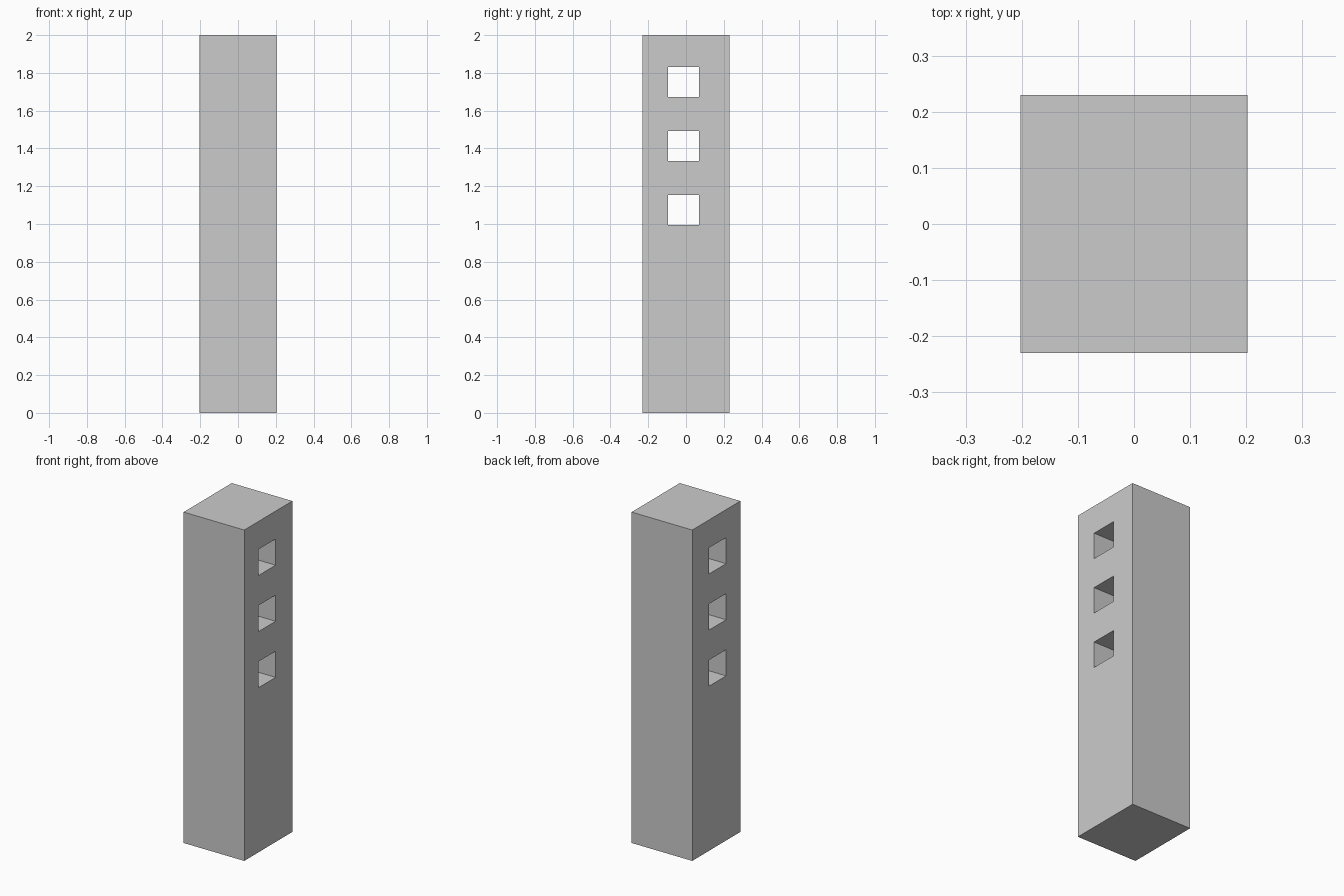
import bpy

if "Cube" in bpy.data.objects:
    bpy.data.objects.remove(bpy.data.objects["Cube"])


def box(name, lo, hi):
    """Axis-aligned box between two corners."""
    centre = [(a + b) / 2 for a, b in zip(lo, hi)]
    bpy.ops.mesh.primitive_cube_add(size=1, location=centre)
    ob = bpy.context.object
    ob.name = name
    ob.scale = [b - a for a, b in zip(lo, hi)]
    bpy.ops.object.transform_apply(location=True, rotation=False, scale=True)
    return ob


# Solid rectangular post
post = box("post", (-0.2025, -0.2295, 0), (0.2025, 0.2295, 2))

# Three evenly spaced slots, slightly off-centre, cut right through along x
for i in range(3):
    z = 0.995 + i * 0.339
    cutter = box(f"slot_cutter_{i + 1}", (-0.4, -0.094, z), (0.4, 0.07, z + 0.158))
    mod = post.modifiers.new(f"slot_{i + 1}", 'BOOLEAN')
    mod.operation = 'DIFFERENCE'
    mod.solver = 'EXACT'
    mod.object = cutter

    # Apply the cut, then remove the helper
    bpy.context.view_layer.objects.active = post
    bpy.ops.object.modifier_apply(modifier=mod.name)
    bpy.data.objects.remove(cutter, do_unlink=True)
